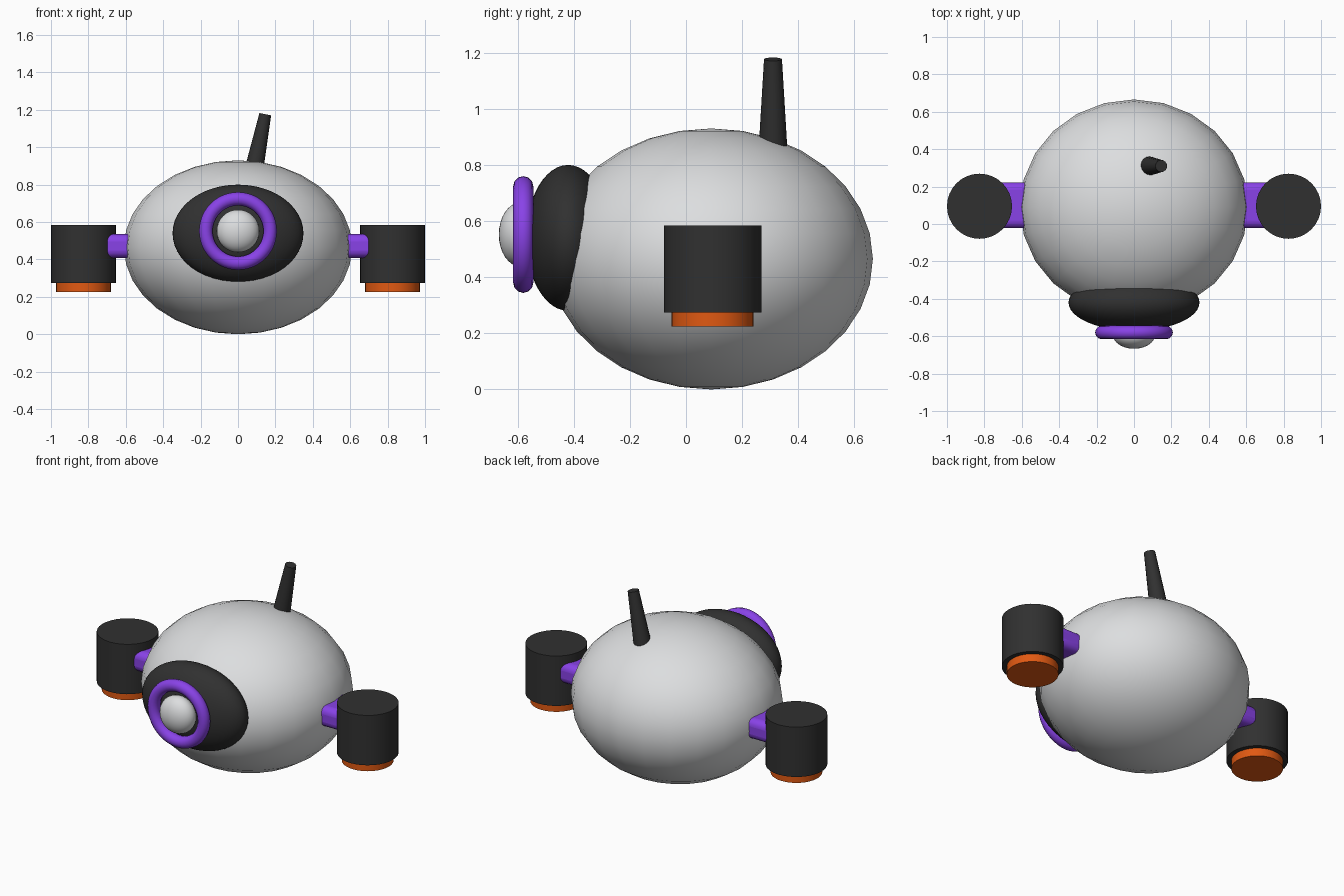
import bpy
import math

cube = bpy.data.objects.get("Cube")
if cube:
    bpy.data.objects.remove(cube, do_unlink=True)


def make_material(name, rgb):
    mat = bpy.data.materials.new(name)
    mat.use_nodes = True
    mat.diffuse_color = (*rgb, 1)
    mat.node_tree.nodes["Principled BSDF"].inputs["Base Color"].default_value = (*rgb, 1)
    return mat


white = make_material("shell_white", (0.72, 0.73, 0.74))
dark = make_material("charcoal", (0.03, 0.03, 0.03))
purple = make_material("purple", (0.25, 0.055, 0.8))
orange = make_material("thruster_orange", (0.75, 0.1, 0.006))


def finish(name, mat):
    """Name, colour and smooth the active object, keeping sharp edges."""
    obj = bpy.context.object
    obj.name = name
    obj.data.materials.append(mat)
    bpy.ops.object.transform_apply(location=False, rotation=True, scale=True)
    bpy.ops.object.shade_smooth_by_angle(angle=math.radians(35))
    return obj


def ellipsoid(name, mat, loc, radii, segments=24, rings=16):
    bpy.ops.mesh.primitive_uv_sphere_add(segments=segments, ring_count=rings, location=loc)
    bpy.context.object.scale = radii
    return finish(name, mat)


def cylinder(name, mat, x, y, bottom, top, radius):
    bpy.ops.mesh.primitive_cylinder_add(vertices=32, radius=radius, depth=top - bottom,
                                        location=(x, y, (bottom + top) / 2))
    return finish(name, mat)


# Egg-shaped body and the dark eye socket bulging from its front
ellipsoid("body", white, (0, 0.09, 0.465), (0.61, 0.576, 0.465))
ellipsoid("eye_socket", dark, (0, -0.42, 0.54), (0.35, 0.15, 0.26), 48, 24)

# Eye ring and lens
bpy.ops.mesh.primitive_torus_add(major_radius=0.172, minor_radius=0.036,
                                 major_segments=48, minor_segments=12,
                                 location=(0, -0.58, 0.552),
                                 rotation=(math.pi / 2, 0, 0))
finish("eye_ring", purple)
ellipsoid("eye_lens", white, (0, -0.59, 0.552), (0.114, 0.077, 0.114), 32, 16)

# Side arms carrying thruster pods
for side, s in (("left", 1), ("right", -1)):
    bpy.ops.mesh.primitive_cube_add(size=1, location=(s * 0.63, 0.1, 0.472))
    bpy.context.object.scale = (0.24, 0.245, 0.126)
    arm = finish(side + "_arm", purple)
    bevel = arm.modifiers.new("rounding", "BEVEL")
    bevel.width = 0.04
    bevel.segments = 4
    cylinder(side + "_pod", dark, s * 0.826, 0.095, 0.275, 0.585, 0.174)
    cylinder(side + "_nozzle", orange, s * 0.826, 0.095, 0.225, 0.285, 0.146)

# Tapered antenna leaning to the left
bpy.ops.mesh.primitive_cone_add(vertices=16, radius1=0.052, radius2=0.032, depth=0.34,
                                location=(0.112, 0.31, 1.01),
                                rotation=(0, math.radians(11.5), 0))
finish("antenna", dark)
